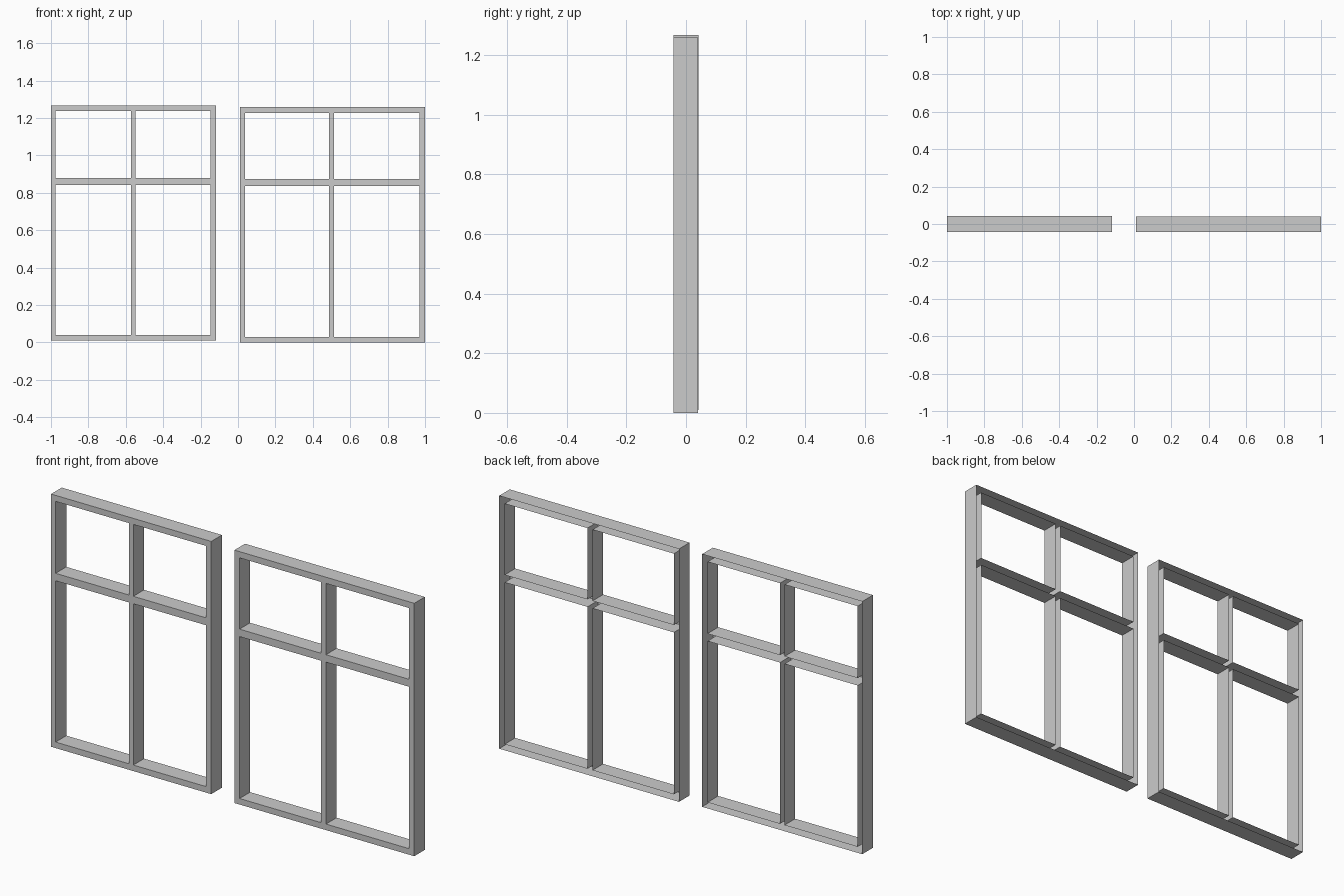
import bpy
import bmesh

if "Cube" in bpy.data.objects:
    bpy.data.objects.remove(bpy.data.objects["Cube"])

FRONT, DEPTH = -0.042, 0.084


def window_frame(name, xs, zs, depth):
    """Four-pane frame: xs / zs are the bar edges; odd-odd cells are openings. Back is open."""
    bm = bmesh.new()
    grid = [[bm.verts.new((x, FRONT, z)) for z in zs] for x in xs]

    # front face with four openings
    for i in range(len(xs) - 1):
        for j in range(len(zs) - 1):
            if not (i % 2 and j % 2):
                bm.faces.new((grid[i][j], grid[i + 1][j],
                              grid[i + 1][j + 1], grid[i][j + 1]))

    # outer and opening walls, running back from the front face
    rims = [e for e in bm.edges if e.is_boundary]
    ext = bmesh.ops.extrude_edge_only(bm, edges=rims)
    verts = [v for v in ext["geom"] if isinstance(v, bmesh.types.BMVert)]
    bmesh.ops.translate(bm, verts=verts, vec=(0, depth, 0))

    mesh = bpy.data.meshes.new(name)
    bm.to_mesh(mesh)
    bm.free()
    obj = bpy.data.objects.new(name, mesh)
    bpy.context.collection.objects.link(obj)
    return obj


# narrower left window, slightly raised
window_frame("left_window_frame",
             (-1.0, -0.975, -0.572, -0.547, -0.148, -0.118),
             (0.01, 0.04, 0.843, 0.88, 1.238, 1.268), DEPTH)

# wider right window
window_frame("right_window_frame",
             (0.01, 0.038, 0.486, 0.514, 0.97, 1.0),
             (0.0, 0.03, 0.836, 0.873, 1.228, 1.259), DEPTH - 0.001)
